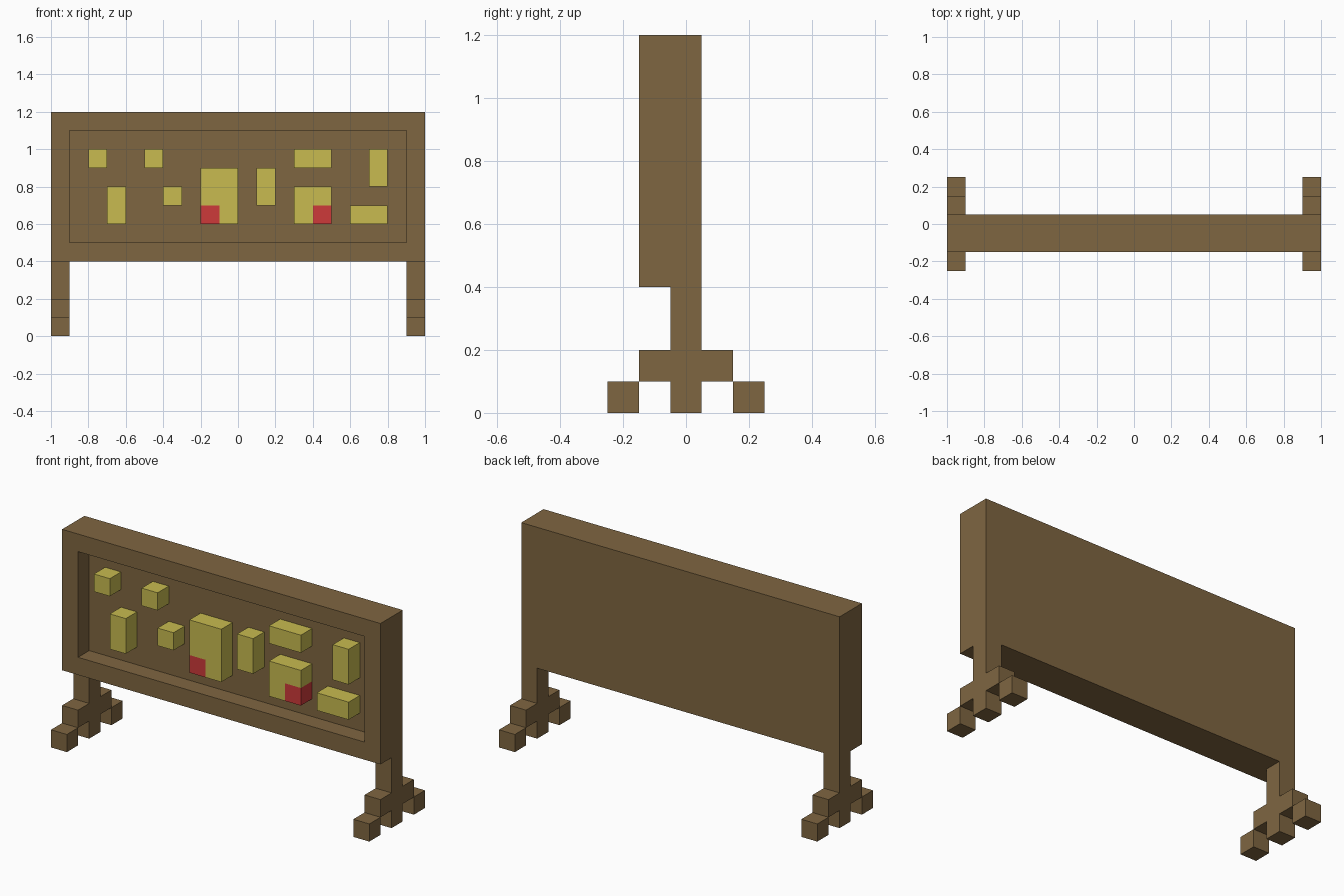
import bpy, bmesh
from mathutils import Vector

if "Cube" in bpy.data.objects:
    bpy.data.objects.remove(bpy.data.objects["Cube"])


def material(name, rgb):
    m = bpy.data.materials.new(name)
    m.diffuse_color = (*rgb, 1)
    m.use_nodes = True
    m.node_tree.nodes["Principled BSDF"].inputs["Base Color"].default_value = m.diffuse_color
    return m


WOOD = material("brown wood", (0.212, 0.133, 0.053))
PAPER = material("yellow paper", (0.578, 0.497, 0.080))
RED = material("red seal", (0.610, 0.042, 0.042))


def finish(name, bm, mat):
    bmesh.ops.recalc_face_normals(bm, faces=bm.faces)
    me = bpy.data.meshes.new(name)
    bm.to_mesh(me)
    bm.free()
    me.materials.append(mat)
    ob = bpy.data.objects.new(name, me)
    bpy.context.collection.objects.link(ob)


def prism_mesh(profile, axis, a, b):
    """Extrude a profile: (y, z) points along x, or (x, z) points along y."""
    bm = bmesh.new()
    if axis == "x":
        pts = [(a, u, v) for u, v in profile]
        step = Vector((b - a, 0, 0))
    else:
        pts = [(u, a, v) for u, v in profile]
        step = Vector((0, b - a, 0))
    face = bm.faces.new([bm.verts.new(p) for p in pts])
    ext = bmesh.ops.extrude_face_region(bm, geom=[face], use_keep_orig=True)
    moved = [g for g in ext["geom"] if isinstance(g, bmesh.types.BMVert)]
    bmesh.ops.translate(bm, verts=moved, vec=step)
    bmesh.ops.recalc_face_normals(bm, faces=bm.faces)
    return bm


def rect(u0, u1, v0, v1):
    return [(u0, v0), (u1, v0), (u1, v1), (u0, v1)]


def prism(name, profile, axis, a, b, mat):
    finish(name, prism_mesh(profile, axis, a, b), mat)


# Board with the front face inset and pushed back to leave a frame
bm = prism_mesh(rect(-1, 1, 0.4, 1.2), "y", -0.15, 0.05)
front = min(bm.faces, key=lambda f: f.calc_center_median().y)
bmesh.ops.inset_region(bm, faces=[front], thickness=0.1, use_even_offset=True)
ext = bmesh.ops.extrude_face_region(bm, geom=[front])
bmesh.ops.translate(bm, vec=(0, 0.1, 0),
                    verts=[g for g in ext["geom"] if isinstance(g, bmesh.types.BMVert)])
if front.is_valid:
    bmesh.ops.delete(bm, geom=[front], context="FACES_ONLY")
finish("notice_board", bm, WOOD)

# Legs with cross braces, and feet in front and behind
half = [(0.05, 0), (0.05, 0.1), (0.15, 0.1), (0.15, 0.2), (0.05, 0.2), (0.05, 0.4)]
leg = half + [(-y, z) for y, z in reversed(half)]
for side, x in (("left", -1.0), ("right", 0.9)):
    prism(side + "_leg", leg, "x", x, x + 0.1, WOOD)
    for end, y in (("front", -0.25), ("back", 0.15)):
        prism(f"{side}_{end}_foot", rect(y, y + 0.1, 0, 0.1), "x", x, x + 0.1, WOOD)

# Plain notes, flush with the frame
notes = [(-0.8, -0.7, 0.9, 1.0), (-0.5, -0.4, 0.9, 1.0), (-0.7, -0.6, 0.6, 0.8),
         (-0.4, -0.3, 0.7, 0.8), (0.1, 0.2, 0.7, 0.9), (0.3, 0.5, 0.9, 1.0),
         (0.7, 0.8, 0.8, 1.0), (0.6, 0.8, 0.6, 0.7)]
for i, n in enumerate(notes):
    prism(f"note_{i + 1}", rect(*n), "y", -0.15, -0.05, PAPER)

# Large notes with a red seal filling one lower corner
for name, corner, other, top in (("large_note", -0.2, 0.0, 0.9),
                                 ("medium_note", 0.5, 0.3, 0.8)):
    mid = (corner + other) / 2
    shape = [(mid, 0.6), (other, 0.6), (other, top), (corner, top),
             (corner, 0.7), (mid, 0.7)]
    prism(name, shape, "y", -0.15, -0.05, PAPER)
    prism(name + "_seal", rect(min(corner, mid), max(corner, mid), 0.6, 0.7),
          "y", -0.15, -0.05, RED)
